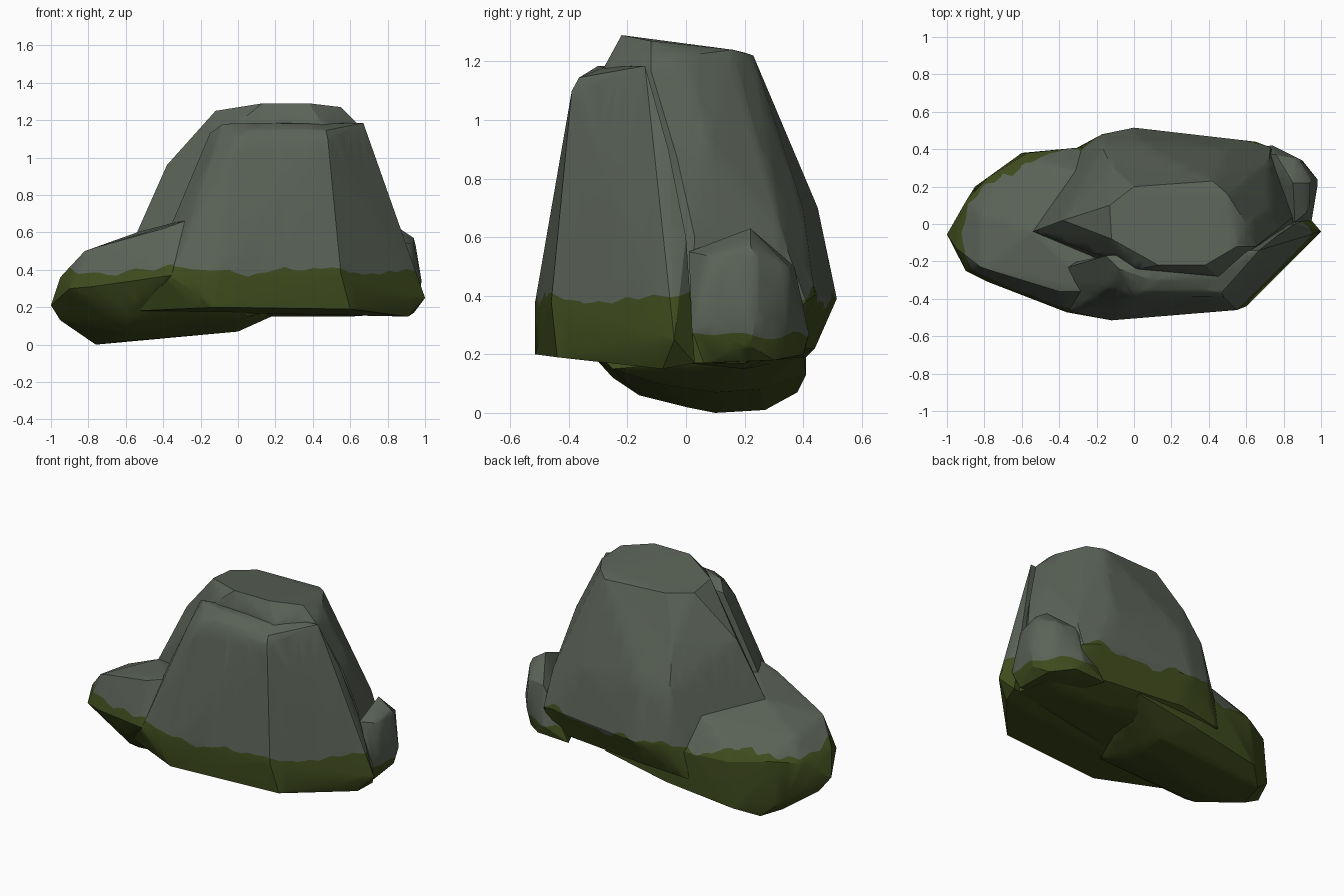
import bpy, bmesh, math


def mat(name, col):
    m = bpy.data.materials.new(name)
    m.diffuse_color = (*col, 1)
    return m


STONE = mat("grey_stone", (0.103, 0.123, 0.095))
MOSS = mat("dark_moss", (0.050, 0.071, 0.0125))


def wave(x, y):
    # uneven upper edge of the moss
    return (0.022 * math.sin(9 * x + 4 * y) + 0.016 * math.sin(23 * x - 17 * y + 1)
            + 0.010 * math.sin(41 * x + 31 * y))


def cut(bm, co, no):
    bmesh.ops.bisect_plane(bm, geom=bm.verts[:] + bm.edges[:] + bm.faces[:],
                           plane_co=co, plane_no=no, dist=1e-5)


def rock(name, pts, moss_z, amp=1.0):
    # faceted boulder: hull of its corners, cut along a wavy moss line
    bm = bmesh.new()
    for p in pts:
        bm.verts.new(p)
    res = bmesh.ops.convex_hull(bm, input=bm.verts[:])
    junk = [g for g in res["geom_interior"] if isinstance(g, bmesh.types.BMVert)]
    if junk:
        bmesh.ops.delete(bm, geom=junk, context='VERTS')
    bmesh.ops.dissolve_limit(bm, angle_limit=math.radians(3),
                             verts=bm.verts[:], edges=bm.edges[:])
    bmesh.ops.triangulate(bm, faces=bm.faces[:])
    for i in range(-20, 21):
        cut(bm, (i * 0.05, 0, 0), (1, 0, 0))
        if abs(i) < 11:
            cut(bm, (0, i * 0.05, 0), (0, 1, 0))
    for v in bm.verts:
        v.co.z -= amp * wave(v.co.x, v.co.y)
    cut(bm, (0, 0, moss_z), (0, 0, 1))
    for f in bm.faces:
        f.material_index = 1 if f.calc_center_median().z < moss_z else 0
    for v in bm.verts:
        v.co.z += amp * wave(v.co.x, v.co.y)
    # clear away the helper cuts where the surface stays flat
    bmesh.ops.dissolve_limit(bm, angle_limit=math.radians(0.5), verts=bm.verts[:],
                             edges=bm.edges[:], delimit={'MATERIAL'})
    bmesh.ops.recalc_face_normals(bm, faces=bm.faces[:])
    me = bpy.data.meshes.new(name)
    bm.to_mesh(me)
    bm.free()
    me.materials.append(STONE)
    me.materials.append(MOSS)
    ob = bpy.data.objects.new(name, me)
    bpy.context.collection.objects.link(ob)
    bpy.ops.object.select_all(action='DESELECT')
    ob.select_set(True)
    bpy.context.view_layer.objects.active = ob
    bpy.ops.object.shade_smooth_by_angle(angle=math.radians(30))


# tall central boulder
rock("main_boulder", [
    (-.12, -.08, 1.25), (.13, -.22, 1.29), (.38, -.22, 1.29), (.55, -.12, 1.27), (.6, 0, 1.22),
    (.5, .16, 1.24), (.42, .23, 1.22), (0, .2, 1.23), (-.13, .1, 1.23), (.02, -.24, 1.2),
    (.45, -.28, 1.18), (-.38, .02, .96), (-.54, -.04, .6), (-.28, .28, .6), (-.28, .4, .38),
    (-.17, .48, .4), (0, .515, .39), (.52, .45, .4), (.65, .44, .4), (.73, .41, .38),
    (0, .45, .7), (.5, .4, .7), (.72, .33, .6), (.84, .03, .6), (0, .44, .22), (.7, .36, .22),
    (.85, .2, .17), (.9, 0, .17), (0, -.3, .2), (.2, .2, .15), (.6, .2, .15),
    (-.17, .41, .72), (-.12, .31, .97), (.65, -.12, 1.17), (.73, .08, .9), (.77, -.03, .87),
    (-.3, .41, .19)], 0.39)

# thick slab leaning on the front
rock("front_slab", [
    (-.15, -.17, 1.13), (-.08, -.24, 1.18), (.1, -.3, 1.185), (.42, -.28, 1.18),
    (.67, -.14, 1.185), (.05, -.36, 1.145), (.47, -.365, 1.145), (0, -.387, 1.1),
    (.48, -.39, 1.1), (-.12, -.33, 1.05), (.77, -.06, .9), (.86, 0, .6),
    (1, -.04, .25), (-.05, -.45, .6), (.48, -.435, .6), (-.28, -.3, .7), (-.3, -.2, .67),
    (-.12, -.515, .38), (.55, -.46, .38), (.6, -.44, .19), (-.12, -.515, .2), (.94, .03, .17),
    (-.36, -.472, .36), (-.55, -.29, .18), (.91, -.08, .15)], 0.395, 0.7)

# low boulder on the left, reaching the ground
rock("low_left_boulder", [
    (-1, -.055, .21), (-.95, -.13, .36), (-.82, -.23, .5), (-.76, -.25, .52), (-.82, .05, .46),
    (-.9, .12, .34), (-.78, .25, .37), (-.57, .38, .36), (-.28, .41, .36), (-.58, .32, .43),
    (-.28, .28, .57), (-.54, -.04, .6), (-.4, -.36, .62), (-.2, -.36, .69), (-.9, -.25, .3),
    (-.78, -.31, .31), (-.36, -.472, .37), (-.15, -.44, .33), (-.6, -.3, .18),
    (-.6, -.25, .12), (.05, -.25, .15), (-.95, 0, .13),
    (-.76, .1, 0), (-.72, .27, .01), (-.6, .38, .07),
    (-.58, 0, .02), (0, .1, .07), (.02, .25, .08), (-.15, .41, .13), (.2, .2, .16),
    (.3, .4, .21), (-.6, -.16, .06), (0, -.1, .1), (-.85, .2, .12)], 0.40)

# small stone on the right side
rock("small_right_stone", [
    (.86, .01, .55), (.92, .06, .54), (.85, .22, .63), (.94, .22, .57), (.94, .1, .53),
    (.95, .24, .53), (.88, .35, .5), (.76, .37, .5), (.95, .02, .28), (.98, .2, .35),
    (.98, .24, .33), (.9, .34, .3), (.96, .22, .23), (.92, .06, .17), (.9, .3, .18),
    (.78, .4, .2), (.74, .42, .27), (.56, .4, .19), (.7, .1, .17)], 0.26, 0.6)
